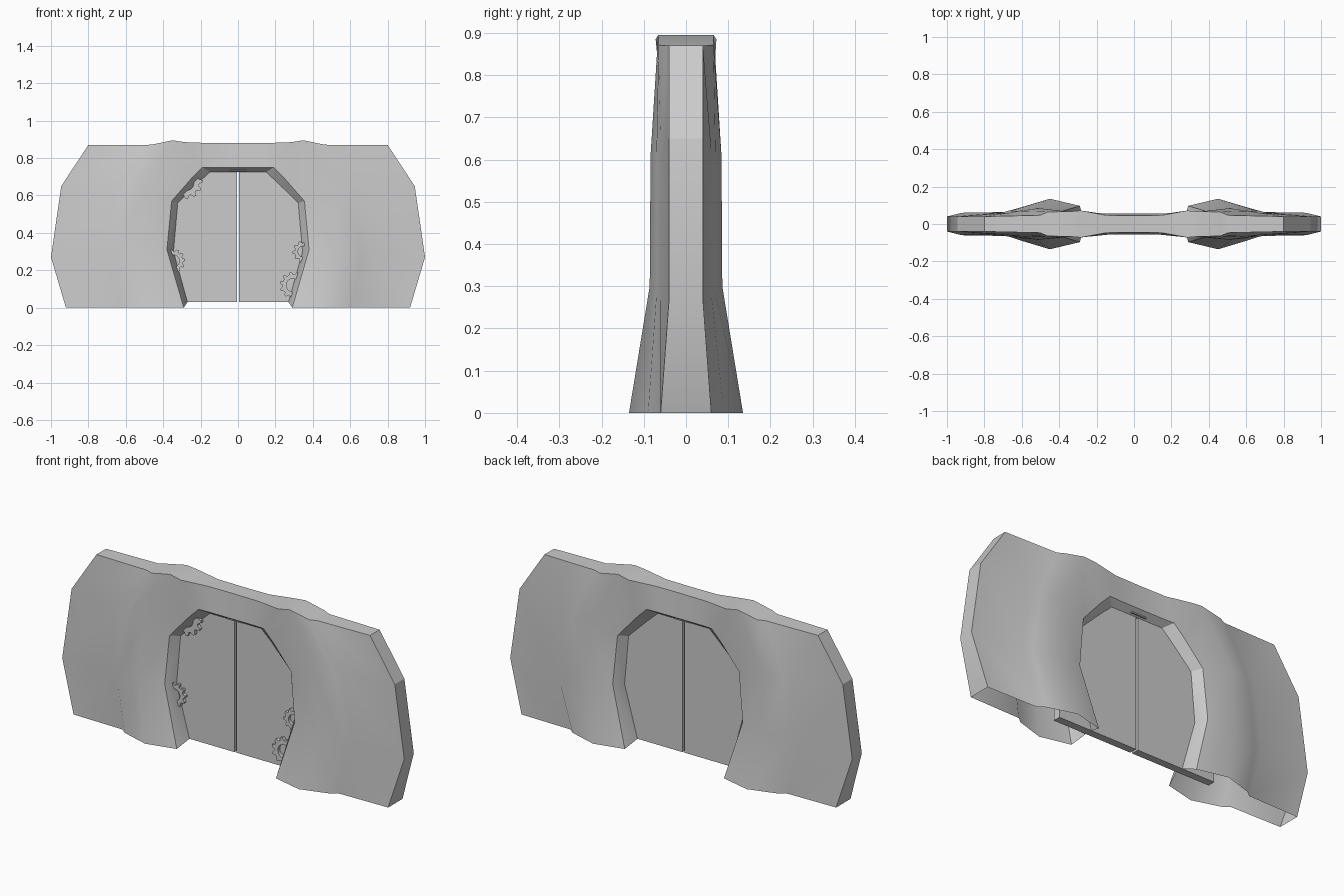
import bpy, bmesh, math

if "Cube" in bpy.data.objects:
    bpy.data.objects.remove(bpy.data.objects["Cube"])


def make_object(name, bm, angle=None):
    bmesh.ops.recalc_face_normals(bm, faces=bm.faces)
    mesh = bpy.data.meshes.new(name)
    bm.to_mesh(mesh)
    bm.free()
    obj = bpy.data.objects.new(name, mesh)
    bpy.context.collection.objects.link(obj)
    if angle:
        bpy.ops.object.select_all(action='DESELECT')
        obj.select_set(True)
        bpy.context.view_layer.objects.active = obj
        bpy.ops.object.shade_smooth_by_angle(angle=math.radians(angle))
    return obj


def box(name, x0, x1, y0, y1, z0, z1):
    bm = bmesh.new()
    bmesh.ops.create_cube(bm, size=1)
    for v in bm.verts:
        v.co.x = x0 + (v.co.x + 0.5) * (x1 - x0)
        v.co.y = y0 + (v.co.y + 0.5) * (y1 - y0)
        v.co.z = z0 + (v.co.z + 0.5) * (z1 - z0)
    return make_object(name, bm)


# Gate wall: arch-shaped rings (x, z, half depth), from the outer end to the door reveal
rings = [
    [(.92, 0, .06), (1.0, .27, .04), (.945, .65, .04), (.80, .87, .04)],
    [(.63, 0, .065), (.71, .28, .06), (.665, .62, .06), (.50, .87, .047)],
    [(.60, 0, .09), (.66, .28, .07), (.615, .61, .07), (.46, .872, .065)],
    [(.45, 0, .135), (.525, .30, .086), (.51, .61, .084), (.35, .895, .066),
     (.285, .885, .072), (.15, .88, .047), (0, .88, .045)],
    [(.29, 0, .097), (.38, .31, .07), (.355, .57, .065), (.25, .69, .06),
     (.19, .75, .058), (.12, .75, .055), (0, .75, .055)],
    [(.27, .03, .02), (.345, .30, .02), (.322, .56, .02), (.21, .67, .02),
     (.15, .725, .02), (.10, .725, .02), (0, .725, .02)],
]
bm = bmesh.new()
front, back = [[[bm.verts.new((x, s * y, z)) for x, z, y in ring]
                for ring in rings] for s in (-1, 1)]
loop = front + back[::-1]
for i, a in enumerate(loop):
    b = loop[(i + 1) % len(loop)]
    for j in range(min(len(a), len(b)) - 1):
        bm.faces.new((a[j], a[j + 1], b[j + 1], b[j]))
# Top of the wall
top_f = [r[3] for r in front[:4]] + front[3][4:]
top_b = [r[3] for r in back[:4]] + back[3][4:]
for k in range(len(top_f) - 1):
    bm.faces.new((top_f[k], top_f[k + 1], top_b[k + 1], top_b[k]))
wall = make_object("gate_wall", bm, 25)
mirror = wall.modifiers.new("mirror", 'MIRROR')
mirror.use_axis[0] = True

# Sliding doors and the lintel catch
for side, s in (("left", -1), ("right", 1)):
    x0, x1 = sorted((s * .006, s * .46))
    box("door_" + side, x0, x1, -.02, .02, .03, .75)
box("lintel_catch", -.045, .045, -.035, .035, .73, .752)


# Gears peeking out from behind the reveal
def gear(name, x, z, r, teeth):
    bm = bmesh.new()
    n = teeth * 4
    layers = []
    for y in (-.038, -.018):
        outer, inner = [], []
        for i in range(n):
            t = 2 * math.pi * i / n
            rad = r if i % 4 < 2 else r * .8
            outer.append(bm.verts.new((x + rad * math.cos(t), y, z + rad * math.sin(t))))
            inner.append(bm.verts.new((x + r * .5 * math.cos(t), y, z + r * .5 * math.sin(t))))
        layers.append((outer, inner))
    (fo, fi), (bo, bi) = layers
    for i in range(n):
        j = (i + 1) % n
        for p, q in ((fo, fi), (fi, bi), (bi, bo), (bo, fo)):
            bm.faces.new((p[i], p[j], q[j], q[i]))
    return make_object(name, bm)


gear("gear_top_left", -.28, .67, .09, 12)
gear("gear_low_left", -.345, .25, .063, 11)
gear("gear_mid_right", .35, .30, .058, 10)
gear("gear_low_right", .295, .12, .072, 11)
